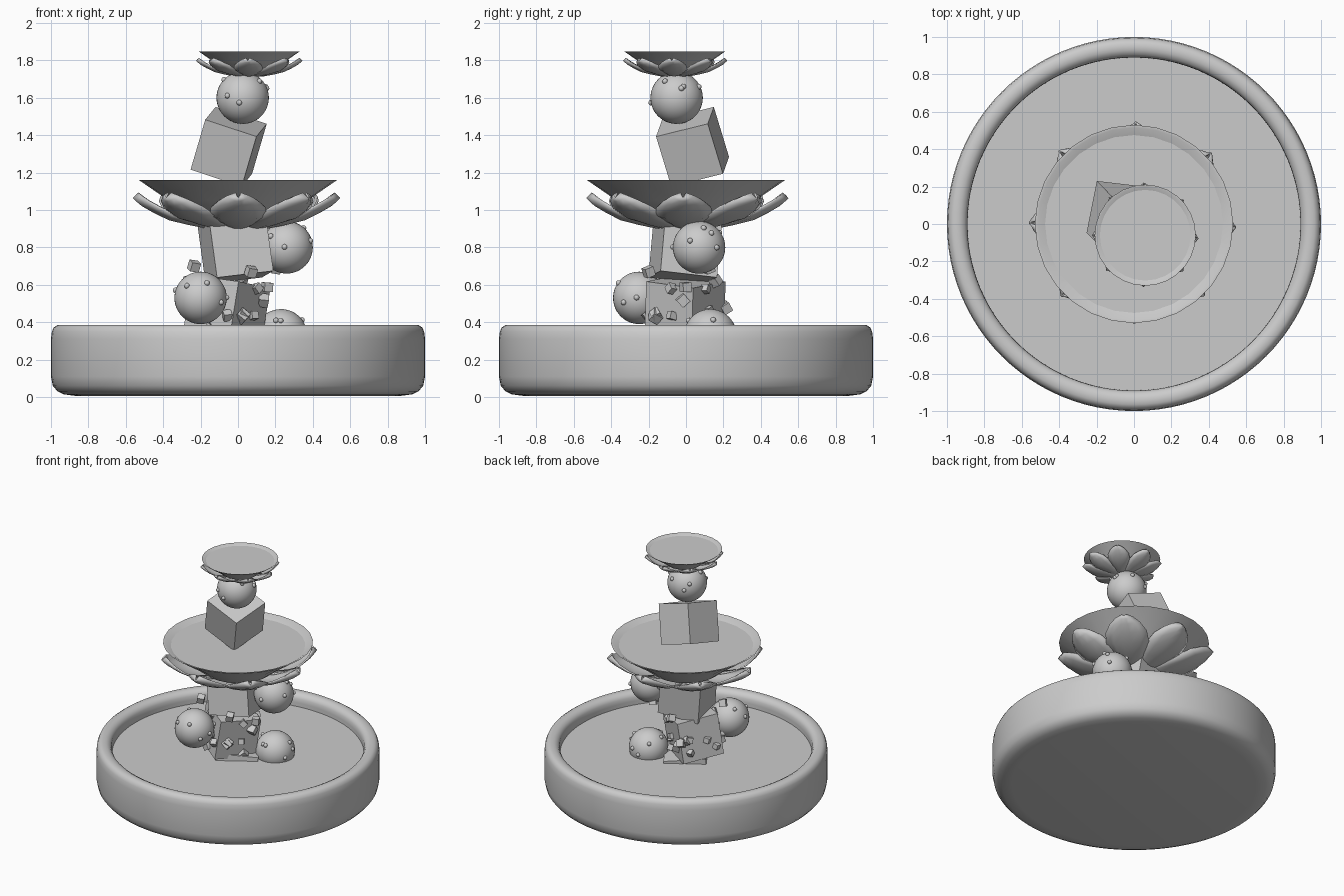
import bpy, bmesh, math, random
from mathutils import Vector, Matrix

if "Cube" in bpy.data.objects:
    bpy.data.objects.remove(bpy.data.objects["Cube"])

random.seed(7)


def finish(name, bm, smooth=None):
    bmesh.ops.recalc_face_normals(bm, faces=bm.faces)
    me = bpy.data.meshes.new(name)
    bm.to_mesh(me)
    bm.free()
    ob = bpy.data.objects.new(name, me)
    bpy.context.collection.objects.link(ob)
    if smooth:
        bpy.ops.object.select_all(action='DESELECT')
        ob.select_set(True)
        bpy.context.view_layer.objects.active = ob
        bpy.ops.object.shade_smooth_by_angle(angle=math.radians(smooth))
    return ob


def lathe(name, profile, center=(0, 0, 0), segs=64, smooth=40):
    bm = bmesh.new()
    vs = [bm.verts.new((r, 0, z)) for r, z in profile]
    es = [bm.edges.new(p) for p in zip(vs, vs[1:])]
    bmesh.ops.spin(bm, geom=vs + es, cent=(0, 0, 0), axis=(0, 0, 1),
                   angle=math.tau, steps=segs, use_duplicate=False)
    bmesh.ops.remove_doubles(bm, verts=bm.verts, dist=1e-5)
    bmesh.ops.translate(bm, verts=bm.verts, vec=center)
    return finish(name, bm, smooth)


def disc(name, center, r, segs):
    bm = bmesh.new()
    bmesh.ops.create_circle(bm, cap_ends=True, segments=segs, radius=r,
                            matrix=Matrix.Translation(center))
    return finish(name, bm)


def frame(center, up, side):
    n = Vector(up).normalized()
    u = Vector(side)
    u = (u - n * u.dot(n)).normalized()
    m = Matrix((u, n.cross(u), n)).transposed().to_4x4()
    m.translation = center
    return m


def block(name, m, size):
    bm = bmesh.new()
    bmesh.ops.create_cube(bm, size=size, matrix=m)
    return finish(name, bm)


def ball(name, center, r):
    # smooth ball with small round studs
    bm = bmesh.new()
    c = Vector(center)
    bmesh.ops.create_uvsphere(bm, u_segments=40, v_segments=24, radius=r,
                              matrix=Matrix.Translation(c))
    for i in range(9):
        a = i * 2.4 + random.uniform(-.3, .3)
        z = random.uniform(-.2, .75)
        h = math.sqrt(1 - z * z)
        d = Vector((h * math.cos(a), h * math.sin(a), z))
        bmesh.ops.create_uvsphere(bm, u_segments=10, v_segments=8, radius=.015,
                                  matrix=Matrix.Translation(c + d * r))
    return finish(name, bm, 40)


def petals(name, center, s):
    # eight cupped petals around the bowl
    path = [(.06, .0, .05), (.16, .005, .08), (.26, .025, .12), (.36, .05, .15),
            (.44, .09, .145), (.5, .125, .105), (.53, .15, .06), (.545, .165, .012)]
    bm = bmesh.new()
    for i in range(8):
        rot = Matrix.Rotation(i * math.tau / 8 + random.uniform(-.06, .06), 3, 'Z')
        k = random.uniform(.97, 1.03)
        rows = []
        for r, z, w in path:
            rows.append([bm.verts.new(Vector(center) + s * (rot @ Vector(
                (k * r - .03 * (q * q), w * q, z + .025 * q * q))))
                for q in (-1, -.6, -.2, .2, .6, 1)])
        for a, b in zip(rows, rows[1:]):
            for j in range(5):
                bm.faces.new((a[j], b[j], b[j + 1], a[j + 1]))
    ob = finish(name, bm, 60)
    mod = ob.modifiers.new("thickness", 'SOLIDIFY')
    mod.thickness = .012 * s
    mod.offset = 0


def flower_bowl(name, center, s):
    prof = [(0, .01), (.14, .01), (.25, .055), (.37, .15), (.53, .26),
            (.515, .26), (.36, .162), (.24, .07), (.13, .025), (0, .025)]
    lathe(name + "_bowl", [(r * s, z * s) for r, z in prof], center, 28)
    disc(name + "_water", Vector(center) + Vector((0, 0, .235 * s)), .485 * s, 28)
    petals(name + "_petals", center, s)


# round basin and its water
lathe("basin", [(0, .005), (.86, .005), (.93, .014), (.965, .03), (.99, .06), (1, .11),
                (1, .31), (.995, .35), (.985, .372), (.965, .385), (.93, .385),
                (.905, .372), (.892, .35), (.89, .32), (.89, .08), (.86, .05), (0, .05)],
      segs=96)
disc("basin_water", (0, 0, .29), .892, 96)

# stacked tilted blocks
block("base_block", frame((-.02, .01, .175), (.05, .08, 1), (.8, .5, 0)), .3)
low = frame((-.06, -.005, .467), (.16, .03, .99), (.17, .25, -.035))
block("lower_block", low, .305)
block("middle_block", frame((-.013, -.004, .792), (-.135, .087, .98), (.3, .065, .035)), .31)
block("upper_block", frame((-.05, .035, 1.338), (.27, -.28, .92), (.2, .94, .27)), .29)

# small stones scattered over the lower block
bm = bmesh.new()
for i in range(28):
    t = random.uniform(-.16, .16)
    p = Matrix.Rotation(i % 4 * math.pi / 2, 3, 'Z') @ Vector((.16, t, random.uniform(-.13, .17)))
    e = [random.uniform(0, 3) for _ in range(3)]
    rot = (Matrix.Rotation(e[0], 4, 'X') @ Matrix.Rotation(e[1], 4, 'Y')
           @ Matrix.Rotation(e[2], 4, 'Z'))
    bmesh.ops.create_cube(bm, size=random.uniform(.035, .055),
                          matrix=Matrix.Translation(low @ p) @ rot)
for p in ((-.235, -.12, .7), (.07, -.2, .67), (.2, .12, .69)):
    bmesh.ops.create_cube(bm, size=.05, matrix=frame(p, (.3, -.3, 1), (1, .4, 0)))
finish("small_stones", bm)

# studded balls
for name, c in {"front_ball": (-.2, -.25, .53), "side_ball": (.26, .07, .8),
                "sunken_ball": (.23, .13, .33), "top_ball": (.025, -.05, 1.6)}.items():
    ball(name, c, .14)

# two flower shaped bowls
flower_bowl("lower_flower", (0, 0, .9), 1)
flower_bowl("upper_flower", (.06, -.06, 1.715), .51)
